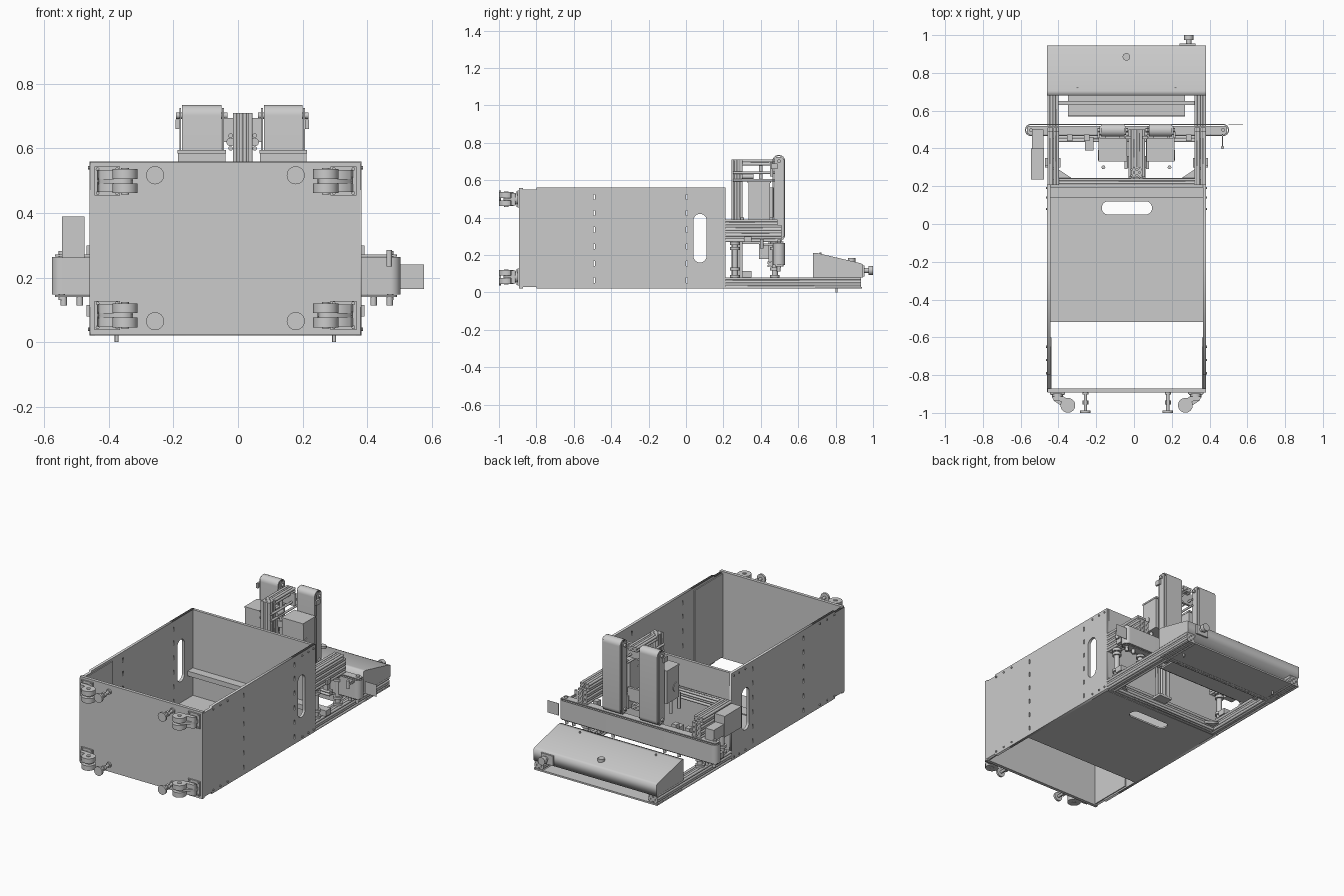
import bpy, bmesh, math

if "Cube" in bpy.data.objects:
    bpy.data.objects.remove(bpy.data.objects["Cube"])

CX, CZ = -0.039, 0.291          # mirror centres of the cabinet
mx = lambda x: 2 * CX - x
mz = lambda z: 2 * CZ - z


def finish(name, me, smooth):
    bm = bmesh.new()
    bm.from_mesh(me)
    bmesh.ops.remove_doubles(bm, verts=bm.verts, dist=1e-5)
    bmesh.ops.recalc_face_normals(bm, faces=bm.faces)
    bm.to_mesh(me)
    bm.free()
    if smooth:
        me.shade_smooth()
        me.set_sharp_from_angle(angle=math.radians(35))
    ob = bpy.data.objects.new(name, me)
    bpy.context.collection.objects.link(ob)
    return ob


def prism(name, loops, axis, a, b, smooth=False):
    """Filled outline (first loop) with holes, extruded from a to b along an axis."""
    cu = bpy.data.curves.new(name, 'CURVE')
    cu.dimensions, cu.fill_mode, cu.extrude = '2D', 'BOTH', abs(b - a) / 2
    for loop in loops:
        s = cu.splines.new('POLY')
        s.points.add(len(loop) - 1)
        for p, (u, v) in zip(s.points, loop):
            p.co = (u, v, 0, 1)
        s.use_cyclic_u = True
    tmp = bpy.data.objects.new("tmp", cu)
    bpy.context.collection.objects.link(tmp)
    dg = bpy.context.evaluated_depsgraph_get()
    me = bpy.data.meshes.new_from_object(tmp.evaluated_get(dg))
    bpy.data.objects.remove(tmp)
    bpy.data.curves.remove(cu)
    m = (a + b) / 2
    for v in me.vertices:
        p, q, w = v.co.x, v.co.y, v.co.z + m
        v.co = {'x': (w, p, q), 'y': (p, w, q), 'z': (p, q, w)}[axis]
    return finish(name, me, smooth)


def box(name, x0, x1, y0, y1, z0, z1):
    me = bpy.data.meshes.new(name)
    bm = bmesh.new()
    bmesh.ops.create_cube(bm, size=1)
    for v in bm.verts:
        v.co = ((x0 + x1) / 2 + v.co.x * (x1 - x0), (y0 + y1) / 2 + v.co.y * (y1 - y0),
                (z0 + z1) / 2 + v.co.z * (z1 - z0))
    bm.to_mesh(me)
    bm.free()
    return finish(name, me, False)


def rect(u0, v0, u1, v1):
    return [(u0, v0), (u1, v0), (u1, v1), (u0, v1)]


def rounded(u0, v0, u1, v1, r, n=8):
    pts = []
    for k, (u, v) in enumerate([(u1 - r, v1 - r), (u0 + r, v1 - r), (u0 + r, v0 + r), (u1 - r, v0 + r)]):
        for i in range(n + 1):
            t = math.pi / 2 * (k + i / n)
            pts.append((u + r * math.cos(t), v + r * math.sin(t)))
    return pts


def circle(u, v, r, n=24):
    return [(u + r * math.cos(2 * math.pi * i / n), v + r * math.sin(2 * math.pi * i / n)) for i in range(n)]


def cyl(name, axis, u, v, r, a, b, n=24):
    return prism(name, [circle(u, v, r, n)], axis, a, b, True)


def beam(name, axis, u, v, s, a, b):
    """Square aluminium profile with a slot in each face."""
    h, g, d = s / 2, s * 0.09, s * 0.2
    side = [(h, -h), (h, -g), (h - d, -g), (h - d, g), (h, g)]
    pts = []
    for k in range(4):
        c, n = [(1, 0), (0, 1), (-1, 0), (0, -1)][k]
        pts += [(u + p * c - q * n, v + p * n + q * c) for p, q in side]
    return prism(name, [pts], axis, a, b)


# Cabinet shell: side walls with hand slots and rows of shelf holes
holes = [rect(y - .004, z - .014, y + .004, z + .014)
         for y in (-.49, .005) for z in (.065, .155, .245, .335, .425, .51)]
side = [[(-.89, .03), (-.8, .03), (-.8, .02), (.21, .02), (.21, .56), (-.8, .56), (-.8, .55), (-.89, .55)],
        rounded(.04, .16, .11, .42, .034)] + holes
prism("side_wall_left", side, 'x', -.46, -.443)
prism("side_wall_right", side, 'x', .365, .382)
box("base_wall", -.458, .38, -.892, -.872, .022, .558)
box("end_wall", -.443, .365, .192, .21, .022, .56)
prism("door_panel", [rect(-.443, -.52, .365, .192), rounded(-.17, .05, .095, .12, .033)], 'z', .02, .03)
box("door_strip", -.443, .365, -.385, -.31, .03, .036)
box("door_rail", -.443, .365, .14, .192, .17, .2)
for x0 in (-.443, mx(-.443) - .006):
    box("inner_liner", x0, x0 + .006, -.872, -.6, .03, .545)
for x in (-.462, .384):
    for y in (-.79, -.72, -.65, .08, .14, .19):
        for z in (.04, .54):
            cyl("wall_screw", 'x', y, z, .006, x - .003, x + .003, 10)

# Castors and levelling feet on the base wall
for fx in (lambda x: x, mx):
    for fz in (lambda z: z, mz):
        zc = fz(.083)
        a, b = sorted((fx(-.445), fx(-.365)))
        box("castor_plate", a, b, -.9, -.892, zc - .045, zc + .045)
        cyl("castor_swivel", 'y', fx(-.405), zc, .03, -.918, -.9)
        fork = [(-.435, -.912), (-.375, -.912), (-.325, -.945), (-.335, -.975), (-.365, -.975), (-.425, -.935)]
        prism("castor_fork", [[(fx(x), y) for x, y in fork]], 'z', zc - .007, zc + .007)
        prism("castor_hood", [[(fx(x), y) for x, y in fork[:3] + fork[5:]]], 'z', zc - .034, zc + .034)
        for s in (-1, 1):
            cyl("castor_wheel", 'z', fx(-.35), -.96, .039, zc + s * .007, zc + s * .037, 32)
            cyl("wheel_hub", 'z', fx(-.35), -.96, .012, zc + s * .036, zc + s * .041, 16)
        for x in (-.435, -.375):
            for s in (-1, 1):
                cyl("plate_bolt", 'y', fx(x), zc + s * .037, .006, -.905, -.9, 6)
        fx0, z0 = fx(-.257), fz(.065)
        cyl("foot_pad", 'y', fx0, z0, .028, -1, -.988)
        cyl("foot_stem", 'y', fx0, z0, .009, -.988, -.892, 16)
        cyl("foot_nut", 'y', fx0, z0, .016, -.955, -.935, 6)
        cyl("foot_collar", 'y', fx0, z0, .016, -.902, -.892, 16)

# Lower frame of slotted profiles
for x in (-.444, -.414, mx(-.444), mx(-.414)):
    for z in (.035, .065):
        beam("lower_rail", 'y', x, z, .03, .21, .935)
for y in (.228, .705):
    for z in (.035, .065):
        beam("lower_crossbar", 'x', y, z, .03, -.4, .322)
for s in (lambda x: x, mx):
    prism("gusset", [[(s(-.4), .243), (s(-.33), .243), (s(-.4), .29)]], 'z', .04, .055)
    cyl("locating_pin", 'z', s(-.376), .805, .006, 0, .03, 12)
    # Upper arms reaching out from the cabinet
    for x in (-.444, -.412):
        for z in (.285, .315, .345, .375):
            beam("upper_arm", 'y', s(x), z, .03, .21, .51 if z < .36 else .49)
    for y in (.262, .475):
        cyl("arm_post", 'z', s(-.428), y, .016, .08, .27)
        for z in (.085, .125, .235, .262):
            cyl("post_collar", 'z', s(-.428), y, .026, z - .008, z + .008)
    box("arm_bracket", *sorted((s(-.47), s(-.39))), .3, .35, .08, .115)
    box("arm_clamp", *sorted((s(-.47), s(-.458))), .31, .35, .27, .3)
for z in (.345, .375):
    beam("upper_crossbar", 'x', .226, z, .03, -.4, .322)

# Control hood with sloping top, knob and button
hood = [(.68, .08), (.945, .08), (.945, .15), (.93, .157), (.705, .21), (.68, .21)]
prism("control_hood", [hood], 'x', -.46, .382)
box("hood_lip", -.46, .382, .69, .94, .02, .03)
box("cable_tray", -.35, .27, .57, .69, .035, .045)
box("cable_tray_back", -.35, .27, .57, .576, .045, .075)
box("tray_bar", -.4, .322, .63, .65, .045, .06)
box("knob_base", .24, .325, .945, .955, .085, .145)
cyl("knob_stem", 'y', .29, .118, .014, .955, .975)
cyl("knob", 'y', .29, .118, .024, .975, 1.0)
cyl("stop_button", 'z', -.04, .885, .02, .16, .183)
for x in (-.3, .22):
    cyl("hood_screw", 'z', x, .72, .006, .2, .214, 10)


def belt(name, axis, u0, v0, u1, v1, a, b):
    """Belt loop with an inner body, end rollers and narrow side plates."""
    r = min(u1 - u0, v1 - v0) / 2 - .001
    prism(name + "_belt", [rounded(u0, v0, u1, v1, r), rounded(u0 + .006, v0 + .006, u1 - .006, v1 - .006, r - .006)],
          axis, a + .008, b - .008, True)
    g = .012
    prism(name + "_body", [rounded(u0 + g, v0 + g, u1 - g, v1 - g, r - g)], axis, a + .012, b - .012, True)
    for p in (a, b - .006):
        prism(name + "_side_plate", [rounded(u0 + .01, v0 + .01, u1 - .01, v1 - .01, .012)], axis, p, p + .006, True)
    for u, v in ((u0 + r, v0 + r), (u1 - r, v1 - r)):
        cyl(name + "_roller_shaft", axis, u, v, .01, a - .01, b + .01, 16)


# Long sideways conveyor
belt("long_conveyor", 'z', -.577, .465, .503, .53, .14, .272)
box("end_sheet", .5, .577, .528, .53, .165, .24)
beam("conveyor_beam", 'x', .45, .15, .03, -.4, .322)
for x in (-.54, -.49, -.3, -.2, .15, .25, .42, .47):
    cyl("conveyor_bolt", 'z', x, .495, .01, .113, .14, 12)
for x in (-.34, -.25, .2, .29):
    box("conveyor_bracket", x - .015, x + .015, .44, .475, .15, .29)
box("drive_motor", -.545, -.476, .235, .4, .26, .39)
box("drive_gearbox", -.54, -.48, .4, .5, .27, .34)
box("small_motor", -.26, -.215, .39, .46, .18, .26)
box("sensor_arm", .465, .472, .4, .48, .25, .262)
cyl("sensor_head", 'z', .4685, .405, .009, .235, .285, 12)

# Two upright conveyors with motor boxes
for x0, x1, out in ((-.182, -.043, -1), (.072, .208, 1)):
    belt("upright_conveyor", 'x', .462, .275, .53, .735, x0, x1)
    box("upright_motor", x0 - .004, x1 + .004, .335, .45, .39, .585)
    box("motor_lid", x0 - .006, x1 + .006, .33, .455, .585, .595)
    box("motor_mount", x0 + .03, x1 - .03, .44, .47, .4, .56)
    xo = x0 if out < 0 else x1
    cyl("motor_boss", 'x', .365, .465, .028, xo, xo + out * .008)
    box("tension_block", *sorted((xo, xo + out * .012)), .455, .49, .66, .69)
    xi = x1 if out < 0 else x0
    for z in (.6, .64):
        cyl("guide_rod", 'y', xi - out * .02, z, .007, .25, .5, 12)
    cyl("rod_fitting", 'y', xi - out * .02, .62, .013, .3, .36, 12)
    box("slide_plate", xi - .008, xi + .008, .29, .47, .3, .38)
    for y in (.3, .38):
        cyl("guide_bolt", 'z', xo - out * .02, y, .01, .3, .4, 12)

# Central mast and arm carrying the upright conveyors
for y in (.258, .288):
    beam("mast", 'z', 0, y, .03, .06, .71)
    beam("mast", 'z', .03, y, .03, .06, .71)
for x in (0, .03):
    beam("mast_arm", 'y', x, .695, .03, .3, .5)
    beam("lower_mast_arm", 'y', x, .32, .03, .3, .47)
box("link_plate", -.045, .075, .45, .465, .62, .695)
box("link_plate_low", -.045, .075, .45, .465, .35, .43)
box("mast_foot", -.03, .06, .24, .305, .055, .07)
cyl("spindle", 'z', .015, .4, .01, .3, .7, 16)
cyl("spindle_knob", 'z', .015, .4, .02, .5, .54)
